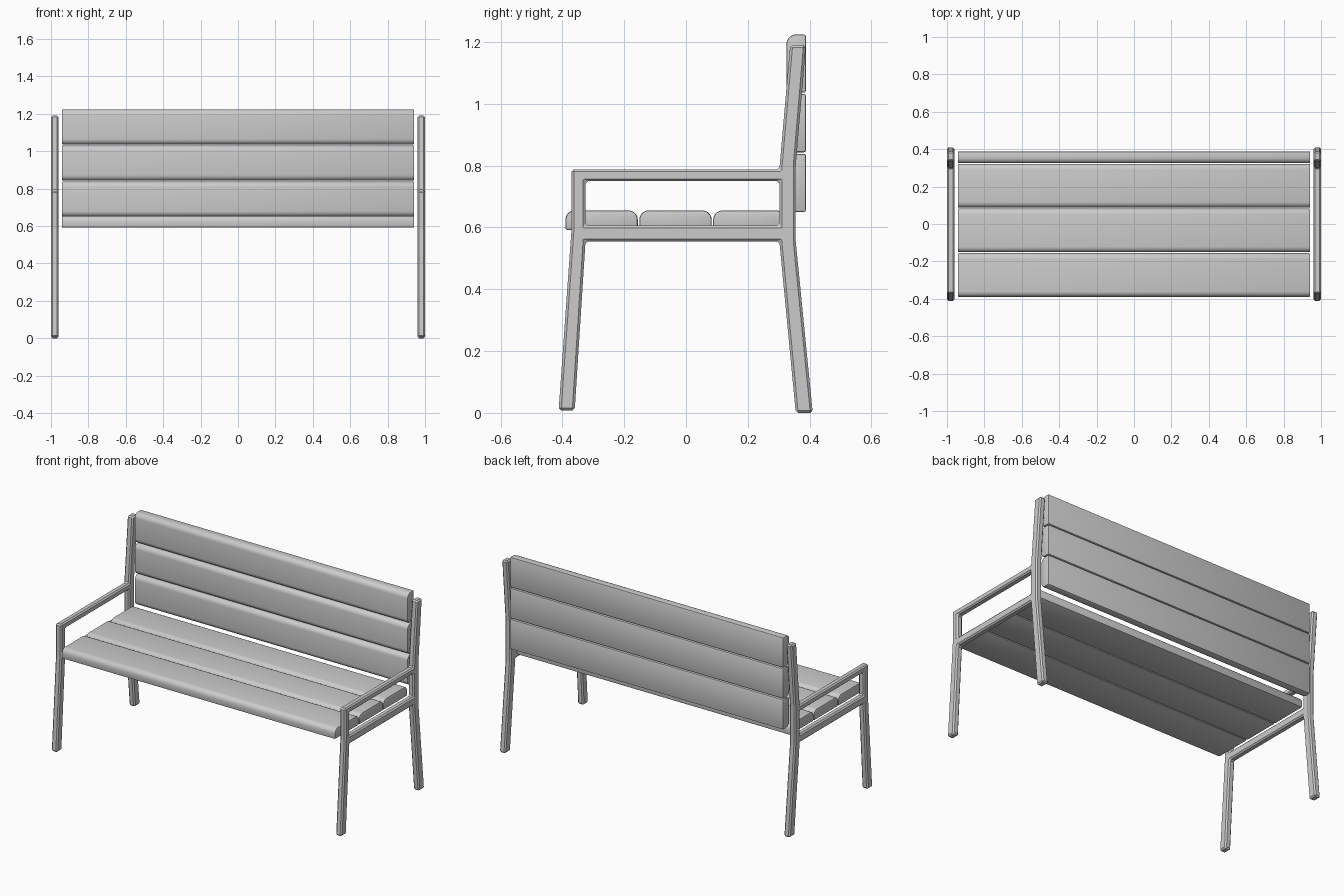
import bpy, bmesh, math

if "Cube" in bpy.data.objects:
    bpy.data.objects.remove(bpy.data.objects["Cube"])


def finish(name, bm, bevel, segments, smooth):
    bmesh.ops.recalc_face_normals(bm, faces=bm.faces)
    mesh = bpy.data.meshes.new(name)
    bm.to_mesh(mesh)
    bm.free()
    obj = bpy.data.objects.new(name, mesh)
    bpy.context.collection.objects.link(obj)
    mod = obj.modifiers.new("edge_bevel", 'BEVEL')
    mod.width = bevel
    mod.segments = segments
    mod.limit_method = 'ANGLE'
    mod.angle_limit = math.radians(35)
    bpy.ops.object.select_all(action='DESELECT')
    obj.select_set(True)
    bpy.context.view_layer.objects.active = obj
    bpy.ops.object.modifier_apply(modifier=mod.name)
    if smooth:
        bpy.ops.object.shade_smooth_by_angle(angle=math.radians(35))
    return obj


def extrude_x(bm, faces, dx):
    ret = bmesh.ops.extrude_face_region(bm, geom=faces, use_keep_orig=True)
    verts = [v for v in ret["geom"] if isinstance(v, bmesh.types.BMVert)]
    bmesh.ops.translate(bm, verts=verts, vec=(dx, 0, 0))


# Side frame: legs, armrest, seat rail and back post as one plate in y, z
POINTS = dict(
    a=(-.412, .008), b=(-.36, .008), c=(-.325, .555), d=(-.371, .585),
    e=(-.325, .606), f=(-.325, .75), g=(-.371, .788), h=(.302, .75),
    i=(.302, .788), j=(.355, .80), k=(.302, .606), l=(.355, .555),
    m=(.302, .555), n=(.355, 0), o=(.41, 0), p=(.388, 1.19), q=(.337, 1.19))
PATCHES = "abcd dce defg gfhi hij ijpq hklj kml cmke mnol".split()


def side_frame(name, x0):
    bm = bmesh.new()
    v = {key: bm.verts.new((x0, y, z)) for key, (y, z) in POINTS.items()}
    faces = [bm.faces.new([v[key] for key in patch]) for patch in PATCHES]
    extrude_x(bm, faces, .04)
    return finish(name, bm, .008, 1, False)


side_frame("left_side_frame", -1.0)
side_frame("right_side_frame", .96)


# Slat: plank whose two long front edges are rounded
def slat(name, width, depth, place, r=.03, half=.942, steps=5):
    pts = [(0, 0), (width, 0)]
    for cx, start in ((width - r, 0), (r, 90)):
        for s in range(steps + 1):
            t = math.radians(start + 90 * s / steps)
            pts.append((cx + r * math.cos(t), depth - r + r * math.sin(t)))
    bm = bmesh.new()
    face = bm.faces.new([bm.verts.new((-half, *place(u, w))) for u, w in pts])
    extrude_x(bm, [face], 2 * half)
    return finish(name, bm, .006, 2, True)


# Seat slats face up, back slats face forward
for n in range(3):
    y0 = -.39 + n * .239
    slat(f"seat_slat_{n + 1}", .234, .063, lambda u, w: (y0 + u, .592 + w))
    z0 = .65 + n * .193
    slat(f"back_slat_{n + 1}", .188, .063, lambda u, w: (.388 - w, z0 + u))
